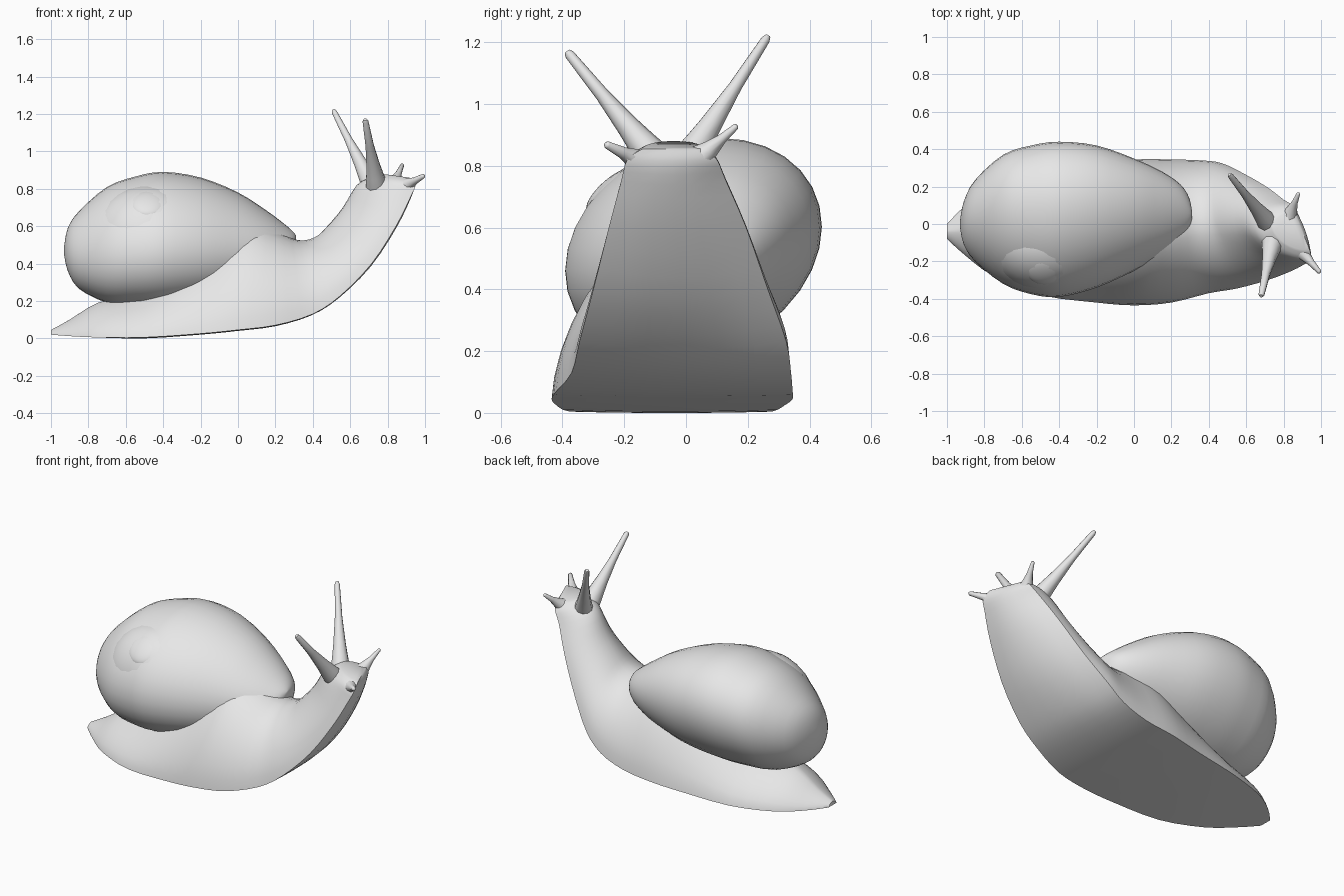
import bpy, bmesh, math
from mathutils import Vector

if "Cube" in bpy.data.objects:
    bpy.data.objects.remove(bpy.data.objects["Cube"])

grey = bpy.data.materials.new("plain_grey")
grey.use_nodes = True
colour = (0.8, 0.8, 0.8, 1)
grey.diffuse_color = colour
grey.node_tree.nodes["Principled BSDF"].inputs["Base Color"].default_value = colour


def finish(name, bm, angle=40):
    bmesh.ops.recalc_face_normals(bm, faces=bm.faces)
    mesh = bpy.data.meshes.new(name)
    bm.to_mesh(mesh)
    bm.free()
    mesh.materials.append(grey)
    obj = bpy.data.objects.new(name, mesh)
    bpy.context.collection.objects.link(obj)
    bpy.ops.object.select_all(action='DESELECT')
    obj.select_set(True)
    bpy.context.view_layer.objects.active = obj
    bpy.ops.object.shade_smooth_by_angle(angle=math.radians(angle))
    return obj


def loft(name, rings, angle=40):
    """Skin closed rings of points and cap both ends."""
    bm = bmesh.new()
    loops = [[bm.verts.new(p) for p in ring] for ring in rings]
    n = len(loops[0])
    for a, b in zip(loops, loops[1:]):
        for i in range(n):
            j = (i + 1) % n
            bm.faces.new((a[i], a[j], b[j], b[i]))
    bm.faces.new(loops[0])
    bm.faces.new(loops[-1])
    return finish(name, bm, angle)


def smooth_stations(rows, steps=3):
    """Catmull-Rom interpolation between stations."""
    out = []
    for i in range(len(rows) - 1):
        quad = [rows[max(i - 1, 0)], rows[i], rows[i + 1], rows[min(i + 2, len(rows) - 1)]]
        for s in range(steps):
            t = s / steps
            out.append([b + 0.5 * t * (c - a + t * (2*a - 5*b + 4*c - d + t * (3*(b - c) + d - a)))
                        for a, b, c, d in zip(*quad)])
    return out + [rows[-1]]


# Body: sole x, sole z, back x, back z, right edge, left edge, fullness, yaw, sole bulge
body_stations = [
    (-1.0, .02, -1.0, .045, -.08, .00, 1.6, 0, 0),
    (-.90, .012, -.90, .10, -.17, .10, 1.5, 0, 0),
    (-.75, .005, -.75, .19, -.28, .20, 1.5, 0, 0),
    (-.50, .005, -.50, .27, -.38, .28, 1.5, 0, .005),
    (-.20, .025, -.20, .48, -.42, .32, 1.5, 0, .005),
    (.00, .045, .03, .61, -.435, .345, 1.6, 0, .005),
    (.20, .07, .20, .57, -.42, .345, 1.7, 0, .005),
    (.40, .13, .34, .525, -.37, .34, 1.8, .04, .01),
    (.55, .23, .45, .54, -.345, .325, 1.8, .08, .025),
    (.715, .40, .54, .60, -.30, .265, 1.8, .12, .04),
    (.845, .60, .63, .70, -.25, .195, 1.8, .13, .045),
    (.92, .75, .70, .82, -.21, .13, 1.9, .12, .04),
    (.95, .82, .76, .86, -.19, .10, 2.0, .10, .02),
    (.94, .855, .79, .88, -.14, .06, 2.0, .08, 0),
]


def body_ring(row):
    xb, zb, xt, zt, y0, y1, n, yaw, bulge = row
    back = Vector((xt - xb, 0, zt - zb))
    outward = back.normalized() * -bulge

    def point(side, up, out):
        base = Vector((xb - yaw * (side + 1) / 2,
                       (y0 + y1) / 2 + (y1 - y0) / 2 * side, zb))
        return base + back * up + outward * out

    ring = []
    for i in range(19):
        a = math.pi * i / 18
        c, s = math.cos(a), max(math.sin(a), 0)
        side = math.copysign(abs(c) ** (2 / n), c)
        ring.append(point(side, s ** (2 / n) if 0 < i < 18 else 0, 0))
    return ring + [point(s, 0, 1 - s * s) for s in (-.7, -.35, 0, .35, .7)]


loft("body", [body_ring(r) for r in smooth_stations(body_stations)], 50)

# Shell: x, right, left, bottom, top
shell_stations = [
    (-.93, -.02, .02, .45, .49),
    (-.91, -.11, .12, .36, .59),
    (-.85, -.20, .235, .265, .68),
    (-.70, -.32, .37, .19, .81),
    (-.55, -.375, .42, .175, .865),
    (-.40, -.39, .44, .175, .89),
    (-.20, -.34, .42, .20, .86),
    (.00, -.25, .35, .25, .78),
    (.15, -.17, .28, .31, .685),
    (.25, -.09, .21, .38, .61),
    (.295, -.03, .14, .44, .57),
    (.31, .03, .07, .50, .55),
]


def shell_ring(row):
    x, y0, y1, z0, z1 = row
    angles = [math.tau * i / 32 for i in range(32)]
    return [(x, (y0 + y1) / 2 + (y1 - y0) / 2 * math.cos(a - 0.2),
             (z0 + z1) / 2 + (z1 - z0) / 2 * math.sin(a)) for a in angles]


loft("shell", [shell_ring(r) for r in smooth_stations(shell_stations)], 60)


# Inner whorl and apex of the shell
def ellipsoid(name, centre, size, tilt):
    bm = bmesh.new()
    bmesh.ops.create_uvsphere(bm, u_segments=32, v_segments=16, radius=1)
    obj = finish(name, bm)
    obj.location, obj.scale, obj.rotation_euler = centre, size, (tilt, 0, 0)


ellipsoid("shell_whorl", (-.47, -.09, .51), (.33, .27, .31), 0)
ellipsoid("shell_apex", (-.48, -.245, .72), (.10, .10, .035), math.radians(42))


# Tentacles: round tapered spikes with a flared root
def tentacle(name, base, tip, root, end):
    base, tip = Vector(base), Vector(tip)
    axis = tip - base
    u = axis.orthogonal().normalized()
    v = axis.normalized().cross(u)
    rings = []
    for t in (-.05, .06, .15, .3, .6, .97, 1):
        r = end + (root - end) * (1 - max(t, 0)) ** 2
        if t == 1:
            r *= 0.6
        rings.append([base + axis * t + (u * math.cos(a) + v * math.sin(a)) * r
                      for a in (math.tau * i / 10 for i in range(10))])
    loft(name, rings, 60)


tentacle("left_eye_stalk", (.72, .00, .81), (.51, .265, 1.22), .06, .015)
tentacle("right_eye_stalk", (.74, -.10, .82), (.68, -.385, 1.17), .06, .016)
tentacle("left_feeler", (.83, .04, .82), (.88, .165, .93), .05, .01)
tentacle("right_feeler", (.87, -.12, .80), (.995, -.26, .87), .06, .012)
